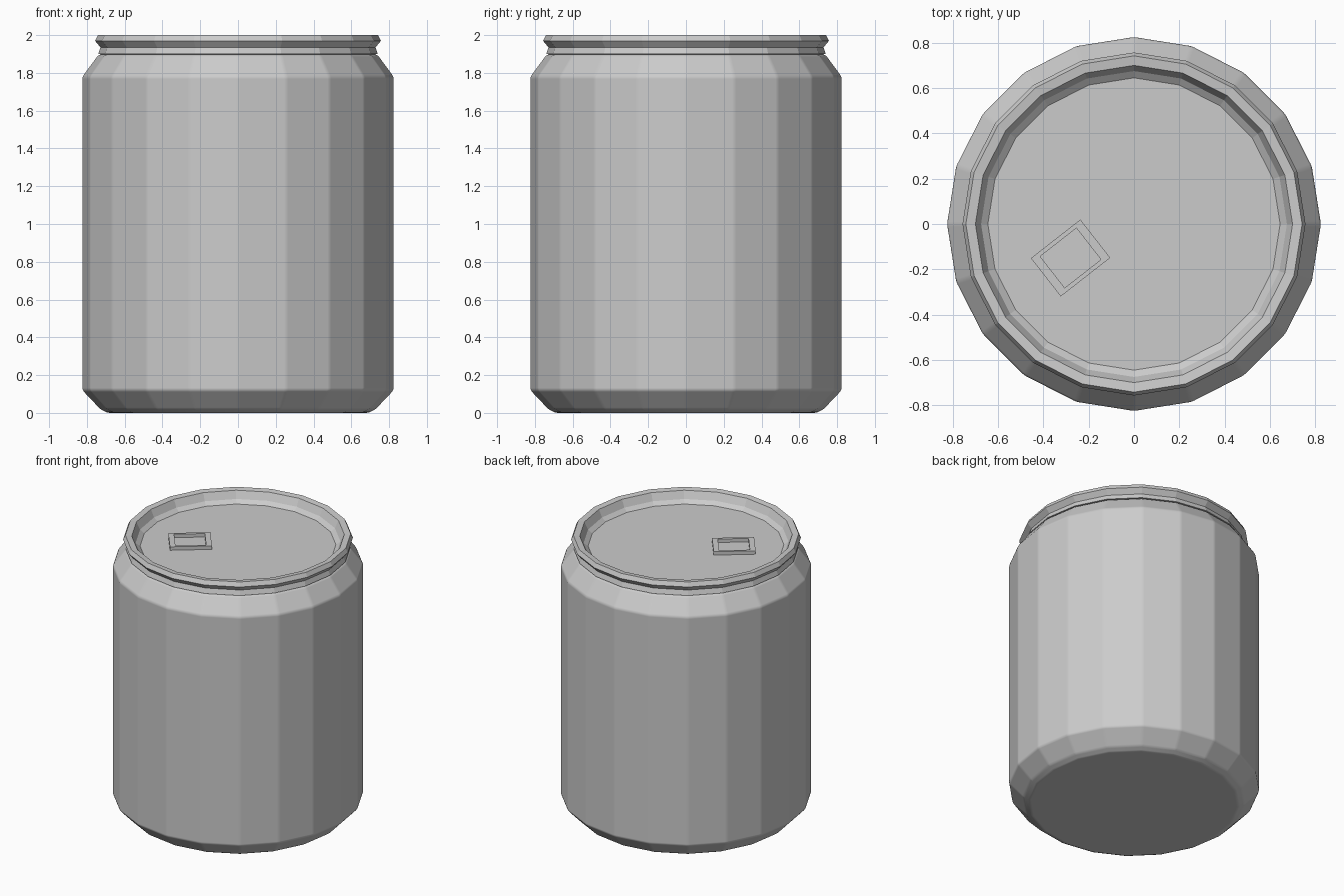
import bpy, bmesh, math
from mathutils import Matrix, Vector

if "Cube" in bpy.data.objects:
    bpy.data.objects.remove(bpy.data.objects["Cube"])

SIDES = 20
LID_Z = 1.92

metal = bpy.data.materials.new("grey metal")
metal.use_nodes = True
grey = (0.6, 0.6, 0.6, 1)
metal.diffuse_color = grey
metal.node_tree.nodes["Principled BSDF"].inputs["Base Color"].default_value = grey


def finish(name, bm, bevel=0):
    bmesh.ops.recalc_face_normals(bm, faces=bm.faces)
    mesh = bpy.data.meshes.new(name)
    bm.to_mesh(mesh)
    bm.free()
    mesh.materials.append(metal)
    obj = bpy.data.objects.new(name, mesh)
    bpy.context.collection.objects.link(obj)
    if bevel:
        mod = obj.modifiers.new("soft edges", "BEVEL")
        mod.width, mod.segments = bevel, 2
        mod.limit_method, mod.angle_limit = "ANGLE", math.radians(10)
        mod.harden_normals = True
        for face in mesh.polygons:
            face.use_smooth = True
    return obj


def lathe(name, profile, bevel=0):
    """Turn (radius, height) points around z; both end rings are capped."""
    bm = bmesh.new()
    rings = []
    for r, z in profile:
        rings.append([bm.verts.new((r * math.cos(a), r * math.sin(a), z))
                      for a in (math.tau * i / SIDES for i in range(SIDES))])
    for low, high in zip(rings, rings[1:]):
        for i in range(SIDES):
            j = (i + 1) % SIDES
            bm.faces.new((low[i], low[j], high[j], high[i]))
    bm.faces.new(rings[0])
    bm.faces.new(rings[-1])
    return finish(name, bm, bevel)


# Can body: flat base, chamfer, straight wall and sloping shoulder
lathe("can_body", [(0.69, 0), (0.73, 0.02), (0.825, 0.12), (0.825, 1.78),
                   (0.74, 1.895), (0.70, 1.9)], bevel=0.012)

# Rolled rim with the recessed lid inside it
lathe("rim_and_lid", [(0.70, 1.895), (0.74, 1.9), (0.728, 1.935), (0.757, 1.97),
                      (0.742, 2.0), (0.70, 1.995), (0.675, 1.943),
                      (0.645, LID_Z)])

# Pull tab: a turned rectangular frame lying on the lid
bm = bmesh.new()
spin = Matrix.Translation((-0.28, -0.15, LID_Z)) @ Matrix.Rotation(math.radians(38), 4, "Z")


def rectangle(w, d, z):
    return [bm.verts.new(spin @ Vector((x * w / 2, y * d / 2, z)))
            for x, y in ((-1, -1), (1, -1), (1, 1), (-1, 1))]


loops = [rectangle(0.277, 0.214, 0), rectangle(0.277, 0.214, 0.025),
         rectangle(0.203, 0.176, 0.025), rectangle(0.203, 0.176, 0)]
for a, b in zip(loops, loops[1:] + loops[:1]):
    for i in range(4):
        j = (i + 1) % 4
        bm.faces.new((a[i], a[j], b[j], b[i]))
finish("pull_tab", bm)
